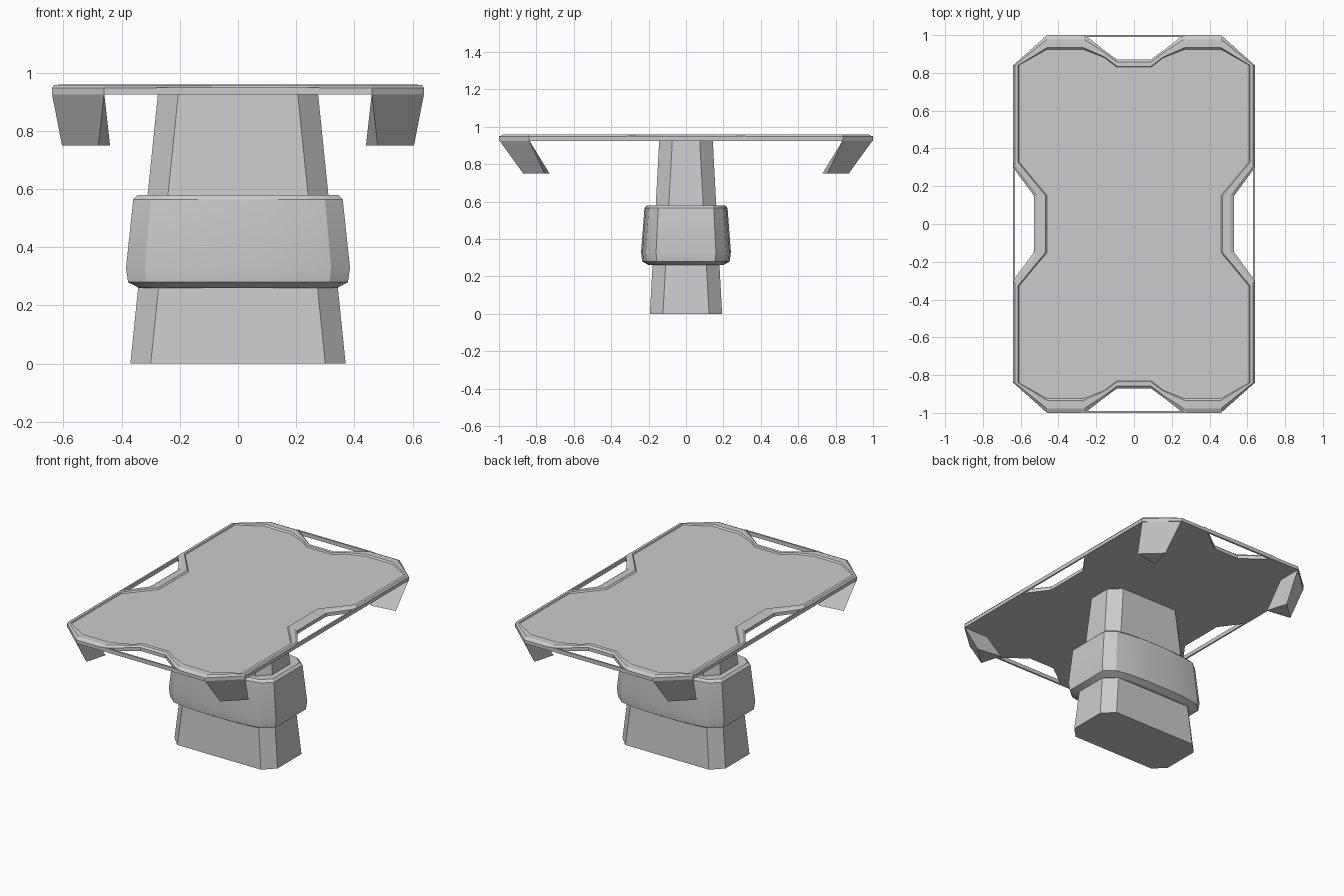
import bpy, bmesh, math

if "Cube" in bpy.data.objects:
    bpy.data.objects.remove(bpy.data.objects["Cube"])


def ring(q):
    # Mirror one quadrant of a plan outline into a full closed loop
    return (q + [(x, -y) for x, y in reversed(q)]
            + [(-x, -y) for x, y in q] + [(-x, y) for x, y in reversed(q)])


def loft(name, loops, smooth=None):
    # loops: list of (points, z); sides are bridged and both ends capped
    bm = bmesh.new()
    rows = [[bm.verts.new((x, y, z)) for x, y in pts] for pts, z in loops]
    n = len(rows[0])
    for a, b in zip(rows, rows[1:]):
        for i in range(n):
            j = (i + 1) % n
            bm.faces.new((a[i], a[j], b[j], b[i]))
    bm.faces.new(rows[0])
    bm.faces.new(rows[-1])
    bmesh.ops.recalc_face_normals(bm, faces=bm.faces)
    mesh = bpy.data.meshes.new(name)
    bm.to_mesh(mesh)
    bm.free()
    ob = bpy.data.objects.new(name, mesh)
    bpy.context.collection.objects.link(ob)
    if smooth:
        bpy.ops.object.select_all(action='DESELECT')
        ob.select_set(True)
        bpy.context.view_layer.objects.active = ob
        bpy.ops.object.shade_smooth_by_angle(angle=math.radians(smooth))
    return ob


def chamfered(x, y, c):
    return ring([(x - c, y), (x, y - c)])


# Pedestal column
loft("pedestal_column", [(chamfered(.37, .193, .07), 0),
                         (chamfered(.275, .143, .07), .93)])

# Collar with bowed front and back
plan = [(.1, .24), (.22, .233), (.32, .215), (.385, .16)]


def collar(dx, dy, z):
    return ring([(x * (1 - dx / .385), y * (1 - dy / .24)) for x, y in plan]), z


loft("pedestal_collar", [collar(.045, .04, .26), collar(.007, .006, .28),
                         collar(0, 0, .33), collar(.025, .018, .565),
                         collar(.04, .03, .58)], smooth=25)

# Table top: notched slab with raised lip around the panel
outer = [(.09, .87), (.15, .914), (.26, 1), (.46, 1), (.64, .84), (.64, .3), (.53, .15)]
inner = [(.09, .83), (.155, .88), (.27, .925), (.46, .925), (.61, .84), (.61, .33), (.46, .15)]


def blend(t):
    return ring([(a[0] + (b[0] - a[0]) * t, a[1] + (b[1] - a[1]) * t)
                 for a, b in zip(outer, inner)])


loft("table_top", [(blend(0), .925), (blend(0), .947), (blend(.3), .958),
                   (blend(.88), .959), (blend(1), .95)])

# Thin rails closing the notches
for s, side in ((1, "a"), (-1, "b")):
    loft("end_rail_" + side, [([(-.28, s * .989), (.28, s * .989), (.28, s), (-.28, s)], z)
                              for z in (.925, .95)])
    loft("side_rail_" + side, [([(s * .63, -.32), (s * .64, -.32), (s * .64, .32), (s * .63, .32)], z)
                               for z in (.925, .95)])

# Slanted corner brackets under the top
top = [(.46, 1), (.64, .84), (.46, .84)]
low = [(.48, .87), (.605, .755), (.44, .73)]
for sx in (1, -1):
    for sy in (1, -1):
        loft("corner_bracket", [([(x * sx, y * sy) for x, y in low], .75),
                                ([(x * sx, y * sy) for x, y in top], .93)])
